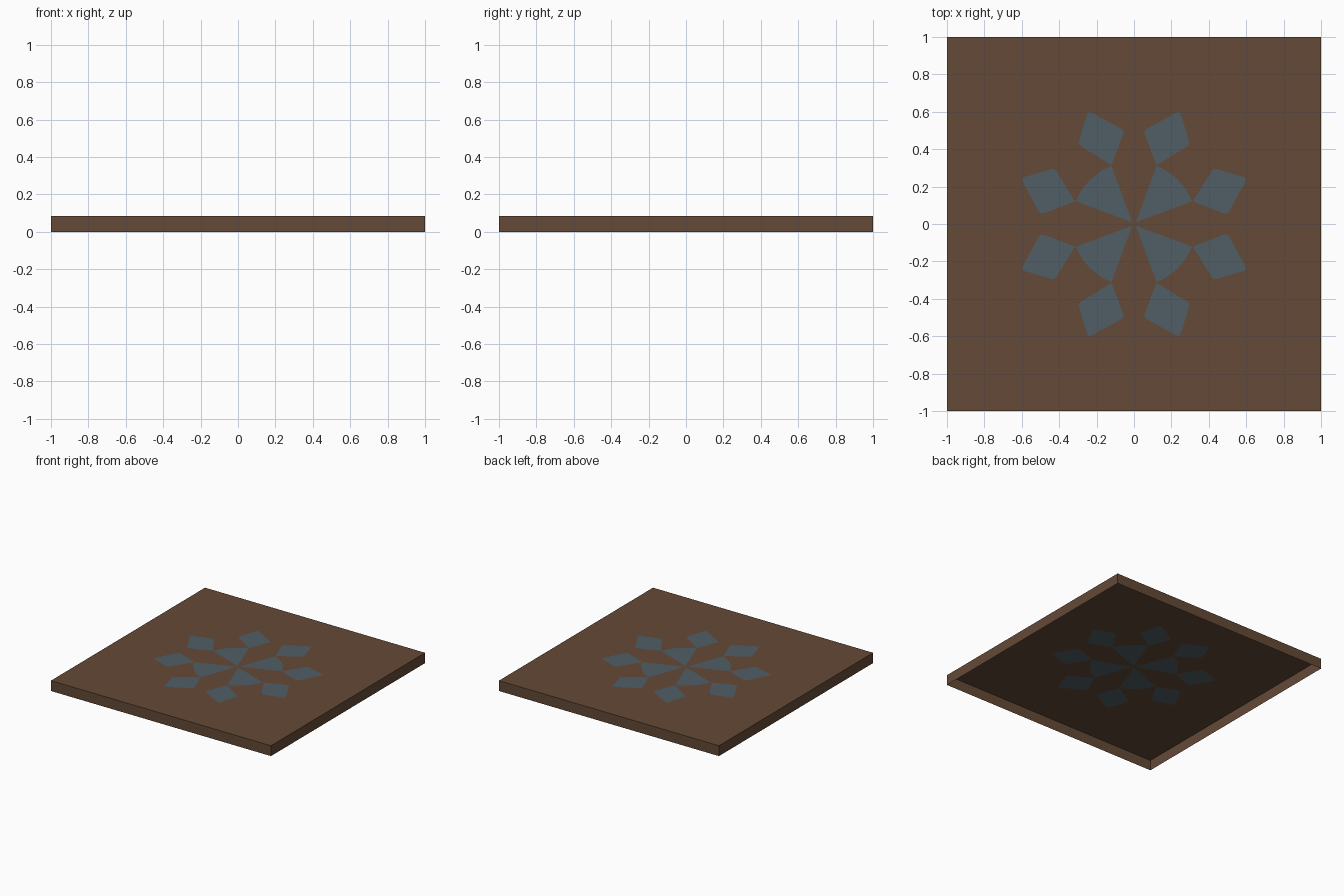
import bpy, math
from mathutils import Vector, Matrix
from mathutils.geometry import delaunay_2d_cdt

cube = bpy.data.objects.get("Cube")
if cube:
    bpy.data.objects.remove(cube, do_unlink=True)

HEIGHT = 0.085


def material(name, color):
    mat = bpy.data.materials.new(name)
    mat.use_nodes = True
    mat.diffuse_color = color
    mat.node_tree.nodes["Principled BSDF"].inputs["Base Color"].default_value = color
    return mat


brown = material("brown_wood", (0.127, 0.067, 0.038, 1))
blue = material("slate_blue", (0.080, 0.114, 0.133, 1))


def add_object(name, verts, faces, mats):
    mesh = bpy.data.meshes.new(name)
    mesh.from_pydata(verts, [], faces)
    for mat in mats:
        mesh.materials.append(mat)
    obj = bpy.data.objects.new(name, mesh)
    bpy.context.collection.objects.link(obj)
    return obj


def rounded(points, radius, steps=4):
    """Round every corner of a polygon except the first one."""
    out = [points[0]]
    for i in range(1, len(points)):
        p, before, after = points[i], points[i - 1], points[(i + 1) % len(points)]
        a = p + (before - p).normalized() * radius
        b = p + (after - p).normalized() * radius
        for s in range(steps + 1):
            t = s / steps
            out.append(a * (1 - t) ** 2 + p * 2 * t * (1 - t) + b * t * t)
    return out


# Centre wedge with a curved outer edge
tip = Vector((0.010, 0.010))
start, end, reach = math.radians(21.2), math.radians(68.8), 0.333
arc = [start + (end - start) * i / 12 for i in range(13)]
wedge = [tip] + [Vector((math.cos(a), math.sin(a))) * reach for a in arc]

# Diamond petal and its twin across the diagonal
petal = rounded([Vector(p) for p in
                 ((0.12, 0.315), (0.30, 0.425), (0.245, 0.605), (0.05, 0.50))], 0.022)
twin = [p.yx for p in reversed(petal)]

# Square outline first, then the pattern turned around the centre
square = [Vector(p) for p in ((-1, -1), (1, -1), (1, 1), (-1, 1))]
shapes = [square]
for quarter in range(4):
    turn = Matrix.Rotation(quarter * math.pi / 2, 2)
    shapes += [[turn @ p for p in shape] for shape in (wedge, petal, twin)]

points, loops = [], []
for shape in shapes:
    loops.append(list(range(len(points), len(points) + len(shape))))
    points += shape

# Top panel with the inlay cut into its surface
flat, _, faces, _, _, sources = delaunay_2d_cdt(points, [], loops, 1, 0.0001)
panel = add_object("top_panel", [(p.x, p.y, HEIGHT) for p in flat], faces, (brown, blue))
for poly, source in zip(panel.data.polygons, sources):
    poly.material_index = 1 if len(source) > 1 else 0

# Thin side walls, open underneath
rim = [(p.x, p.y, z) for z in (0, HEIGHT) for p in square]
walls = [(i, (i + 1) % 4, (i + 1) % 4 + 4, i + 4) for i in range(4)]
add_object("side_walls", rim, walls, (brown,))
